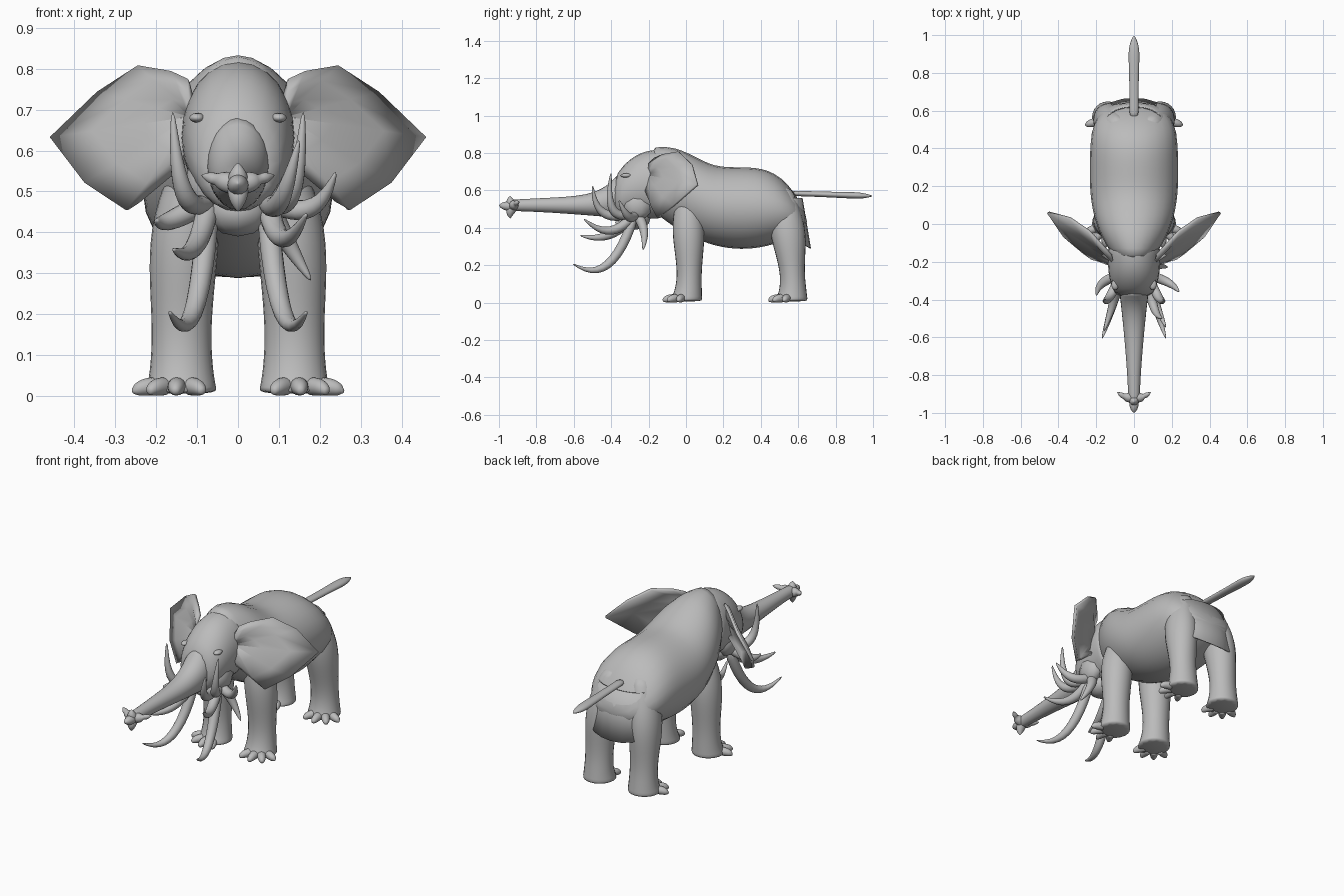
import bpy, bmesh, math
from mathutils import Vector

cube = bpy.data.objects.get("Cube")
if cube:
    bpy.data.objects.remove(cube)

hide = bpy.data.materials.new("grey hide")
hide.use_nodes = True
grey = (.5, .5, .5, 1)
hide.diffuse_color = grey
hide.node_tree.nodes["Principled BSDF"].inputs["Base Color"].default_value = grey


def finish(name, bm, rounded=True, thickness=0):
    bmesh.ops.recalc_face_normals(bm, faces=bm.faces)
    mesh = bpy.data.meshes.new(name)
    bm.to_mesh(mesh)
    bm.free()
    mesh.materials.append(hide)
    for polygon in mesh.polygons:
        polygon.use_smooth = True
    ob = bpy.data.objects.new(name, mesh)
    bpy.context.collection.objects.link(ob)
    if thickness:
        shell = ob.modifiers.new("Thickness", "SOLIDIFY")
        shell.thickness = thickness
        shell.offset = 0
    if rounded:
        ob.modifiers.new("Rounding", "SUBSURF").levels = 1


def bridge(bm, rows, closed):
    """Fill quads between neighbouring rows of vertices."""
    for a, b in zip(rows, rows[1:]):
        count = len(a)
        for i in range(count if closed else count - 1):
            j = (i + 1) % count
            bm.faces.new((a[i], a[j], b[j], b[i]))


def loft(name, rings, sides=12):
    """Skin elliptical rings, each given as centre and two half axes."""
    bm = bmesh.new()
    rows = []
    for centre, u, v in rings:
        angles = [math.tau * i / sides for i in range(sides)]
        # Slightly enlarged, as rounding draws the surface inwards
        rows.append([bm.verts.new(Vector(centre) + (Vector(u) * math.cos(a) + Vector(v) * math.sin(a)) * 1.04)
                     for a in angles])
    bridge(bm, rows, closed=True)
    bm.faces.new(rows[0])
    bm.faces.new(rows[-1])
    finish(name, bm)


def steps(count):
    return [i / count for i in range(count + 1)]


def loft_along_y(name, start, end, width, bottom, top, count=10):
    """Skin a lengthwise part; width, bottom and top are rules of t and y."""
    rings = []
    for t in steps(count):
        y = start + (end - start) * t
        low, high = bottom(t, y), top(t, y)
        rings.append(((0, y, (low + high) / 2), (width(t, y), 0, 0), (0, 0, (high - low) / 2)))
    loft(name, rings)


def horn(name, base, bend, tip, radius, sharpness=.15):
    """Tapered tube along a curve from base to tip."""
    base, bend, tip = Vector(base), Vector(bend), Vector(tip)
    rings = []
    for t in steps(6):
        near, far = base.lerp(bend, t), bend.lerp(tip, t)
        direction = (tip - base + (far - near) * 2).normalized()
        u = direction.orthogonal().normalized()
        if abs(direction.x) < .9:
            u = direction.cross(Vector((1, 0, 0))).normalized()
        v = direction.cross(u)
        r = radius * (1 - (1 - sharpness) * t ** 2.5)
        rings.append((near.lerp(far, t), u * r, v * r))
    loft(name, rings, sides=8)


def blob(name, centre, size):
    bm = bmesh.new()
    bmesh.ops.create_uvsphere(bm, u_segments=10, v_segments=6, radius=1)
    bmesh.ops.scale(bm, vec=size, verts=bm.verts)
    bmesh.ops.translate(bm, vec=centre, verts=bm.verts)
    finish(name, bm, rounded=False)


def smoothstep(x):
    x = min(max(x, 0), 1)
    return x * x * (3 - 2 * x)


def body_width(t, y):
    """Narrow neck, full flanks and a blunt rump."""
    if t < .5:
        return max(.09, .235 * max(math.sin(math.pi * t), 0) ** .4)
    return .235 * (1 - ((y - .2) / .47) ** 5) ** .5


# Body: high shoulders, level back and a sagging belly
loft_along_y("body", -.2, .65, width=body_width,
             bottom=lambda t, y: .285 + .9 * (y - .3) ** 2,
             top=lambda t, y: .835 - .11 * smoothstep((y + .1) / .3) - 6 * max(0, y - .3) ** 3,
             count=12)

# Head: domed forehead narrowing towards the face
loft_along_y("head", -.1, -.39,
             width=lambda t, y: .14 - .05 * t ** 4,
             bottom=lambda t, y: .45,
             top=lambda t, y: .82 - .16 * t ** 3, count=6)

# Proboscis: deep root, long even taper
loft_along_y("proboscis", -.34, -.95,
             width=lambda t, y: .03 + .05 * (1 - t) ** 1.5,
             bottom=lambda t, y: .49 - .04 * (1 - t) ** 1.5,
             top=lambda t, y: .55 + .03 * (1 - t) + .14 * (1 - t) ** 7, count=14)
blob("lower_jaw", (0, -.27, .45), (.08, .08, .06))

# Pointed lobes around the proboscis end
lobe_ends = {"left": (.09, -.89, .54), "right": (-.09, -.89, .54), "upper": (0, -.94, .57),
             "lower": (0, -.94, .45), "middle": (0, -1, .52)}
for place, end in lobe_ends.items():
    root = Vector((0, -.92, .515))
    horn(f"{place}_proboscis_lobe", root, root.lerp(Vector(end), .5) - Vector((0, .02, 0)), end,
         radius=.028, sharpness=.05)

# Tail: slim, widening to a flat tuft
rings = []
for t in steps(8):
    half_width = (.023 + .014 * t ** 3) * (1.1 - t ** 12)
    rings.append(((0, .56 + .44 * t, .585 - .015 * t), (half_width, 0, 0), (0, 0, half_width * .6)))
loft("tail", rings, sides=8)


def leg(name, side, base, lean, thigh):
    """Column with a flared foot, a bulging thigh and four pointed toes."""
    rings = []
    for t in steps(12):
        z = .005 + .62 * t ** 1.5
        flare = math.exp(-15 * z)
        muscle = math.sin(math.pi * smoothstep((z - .1) / .65))
        shrink = 1 - .4 * t ** 6
        r = (.062 + .03 * flare + thigh * muscle) * shrink
        wide = (.07 + .02 * flare + .02 * muscle) * shrink
        rings.append(((side * .138 * shrink, base - lean * z - .03 * flare, z), (wide, 0, 0), (0, r, 0)))
    loft(f"{name}_leg", rings)
    for k in range(4):
        a = math.radians(34 * k - 120)
        outward = Vector((side * math.cos(a), math.sin(a), 0))
        centre = Vector((side * .145, base - .03, .024))
        horn(f"{name}_toe_{k + 1}", centre + outward * .05, centre + outward * .1,
             centre + outward * .12 - Vector((0, 0, .014)), radius=.024, sharpness=.3)


def ear(name, side):
    """Broad fan from the root to an angular rim, swept backwards."""
    rim = [(.12, .77), (.16, .79), (.24, .805), (.34, .74), (.455, .63), (.37, .52),
           (.27, .455), (.24, .48), (.13, .57)]
    bm = bmesh.new()
    root = Vector((.11, -.2, .68))
    rows = []
    for reach, sag in ((.02, 0), (.35, .01), (.7, .02), (1, 0)):
        row = []
        for x, z in rim:
            edge = Vector((x, .75 * x - .28 + 1.5 * x * (z - .63), z))
            p = root.lerp(edge, reach)
            row.append(bm.verts.new((side * p.x, p.y - sag, p.z)))
        rows.append(row)
    bridge(bm, rows, closed=False)
    finish(name, bm, rounded=False, thickness=.015)


def tusk(name, side, bend, tip):
    def place(x, y, z):
        return (side * x, y, z)
    horn(f"{name}_tusk", place(.07, -.27, .48), place(*bend), place(*tip), radius=.029)


# Paired parts
for word, side in (("left", 1), ("right", -1)):
    leg(f"{word}_front", side, base=.025, lean=.03, thigh=.03)
    leg(f"{word}_hind", side, base=.59, lean=.12, thigh=.04)
    ear(f"{word}_ear", side)
    blob(f"{word}_brow", (side * .1, -.32, .68), (.02, .03, .012))
    blob(f"{word}_cheek", (side * .08, -.26, .52), (.05, .08, .08))
    tusk(f"{word}_rising", side, bend=(.15, -.45, .4), tip=(.16, -.4, .7))
    tusk(f"{word}_long", side, bend=(.1, -.4, .05), tip=(.17, -.61, .21))

# Irregular tusks
tusk("left_outer", 1, bend=(.2, -.3, .4), tip=(.24, -.36, .55))
tusk("left_forward", 1, bend=(.1, -.4, .3), tip=(.17, -.55, .45))
tusk("left_drooping", 1, bend=(.1, -.2, .4), tip=(.18, -.23, .28))
tusk("left_inner_rising", 1, bend=(.1, -.5, .4), tip=(.15, -.5, .63))
tusk("right_outer", -1, bend=(.2, -.3, .4), tip=(.2, -.38, .43))
tusk("right_forward", -1, bend=(.1, -.4, .3), tip=(.16, -.57, .36))

# Rump flap draped behind the thighs, hanging lowest at the middle
bm = bmesh.new()
columns = []
for t in steps(8):
    a = math.radians(150) * (t - .5)
    back, across = math.cos(a), math.sin(a)
    column = []
    for drop in steps(2):
        spread = .15 + .04 * drop
        z = .56 - drop * (.15 + .12 * back ** .5)
        column.append(bm.verts.new((spread * across, .52 + (.1 + .045 * drop) * back ** .7, z)))
    columns.append(column)
bridge(bm, columns, closed=False)
finish("rump_flap", bm, rounded=False, thickness=.006)
